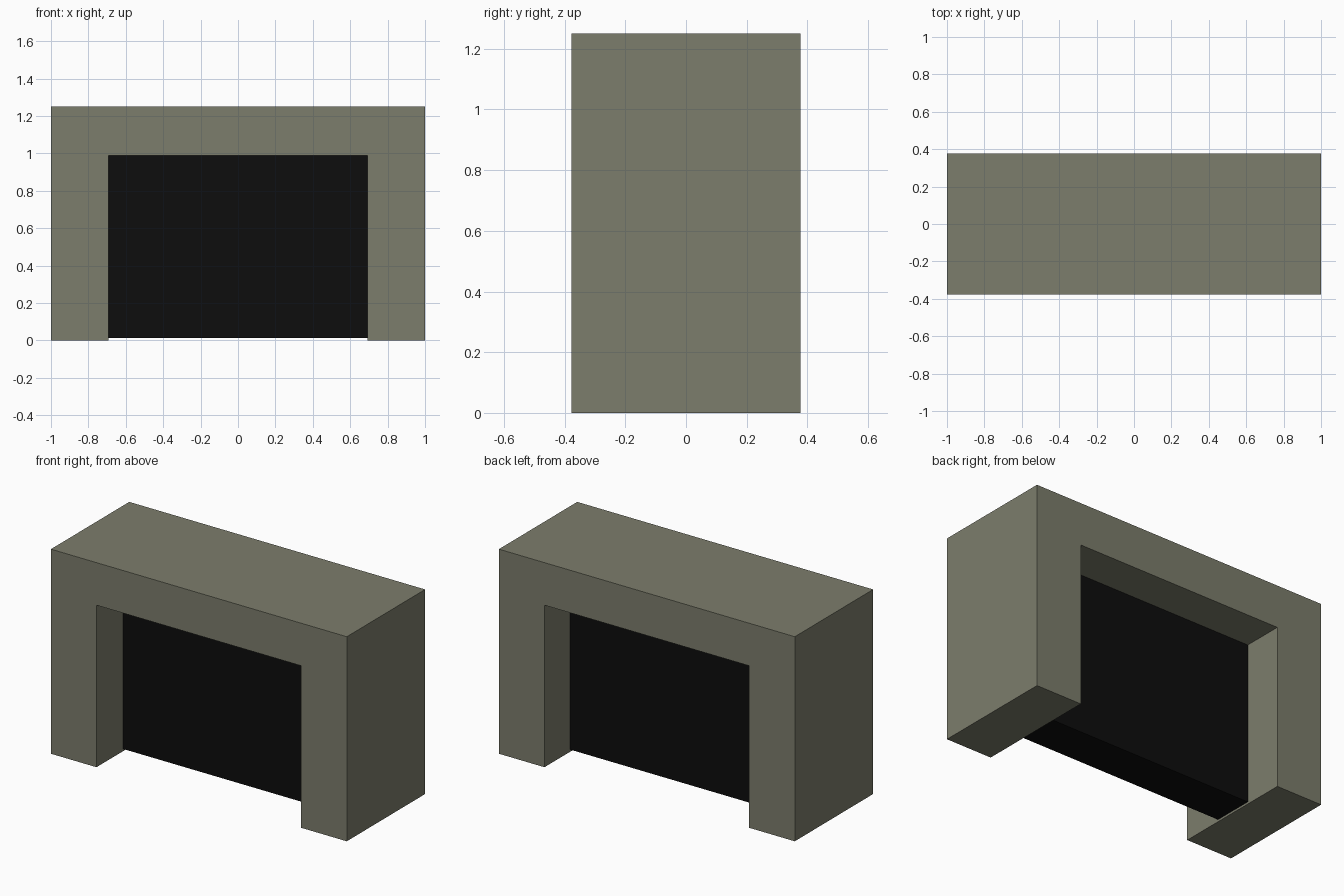
import bpy
import bmesh

default_cube = bpy.data.objects.get("Cube")
if default_cube:
    bpy.data.objects.remove(default_cube, do_unlink=True)

HALF_WIDTH, HALF_DEPTH, HEIGHT = 1.0, 0.378, 1.25
OPEN_HALF, OPEN_TOP = 0.692, 0.99


def make_material(name, color):
    mat = bpy.data.materials.new(name)
    mat.use_nodes = True
    mat.diffuse_color = color
    mat.node_tree.nodes["Principled BSDF"].inputs["Base Color"].default_value = color
    return mat


def extrude_profile(name, profile, y_front, y_back, mat):
    """Extrude an outline in the XZ plane from front to back."""
    bm = bmesh.new()
    face = bm.faces.new([bm.verts.new((x, y_front, z)) for x, z in profile])
    result = bmesh.ops.extrude_face_region(bm, geom=[face], use_keep_orig=True)
    moved = [g for g in result["geom"] if isinstance(g, bmesh.types.BMVert)]
    bmesh.ops.translate(bm, verts=moved, vec=(0, y_back - y_front, 0))
    bmesh.ops.recalc_face_normals(bm, faces=bm.faces)
    mesh = bpy.data.meshes.new(name)
    bm.to_mesh(mesh)
    bm.free()
    mesh.materials.append(mat)
    obj = bpy.data.objects.new(name, mesh)
    bpy.context.collection.objects.link(obj)
    return obj


stone = make_material("olive_grey_stone", (0.202, 0.205, 0.15, 1))
black = make_material("black_panel", (0.004, 0.004, 0.004, 1))

# Square archway: two pillars joined by a lintel
half = [(OPEN_HALF, OPEN_TOP), (OPEN_HALF, 0), (HALF_WIDTH, 0), (HALF_WIDTH, HEIGHT)]
arch = half + [(-x, z) for x, z in reversed(half)]
extrude_profile("arch_frame", arch, -HALF_DEPTH, HALF_DEPTH, stone)

# Dark slab filling the opening, recessed on both sides and just off the ground
slab = [(-OPEN_HALF, 0.013), (OPEN_HALF, 0.013), (OPEN_HALF, OPEN_TOP), (-OPEN_HALF, OPEN_TOP)]
extrude_profile("doorway_panel", slab, -0.12, 0.13, black)
